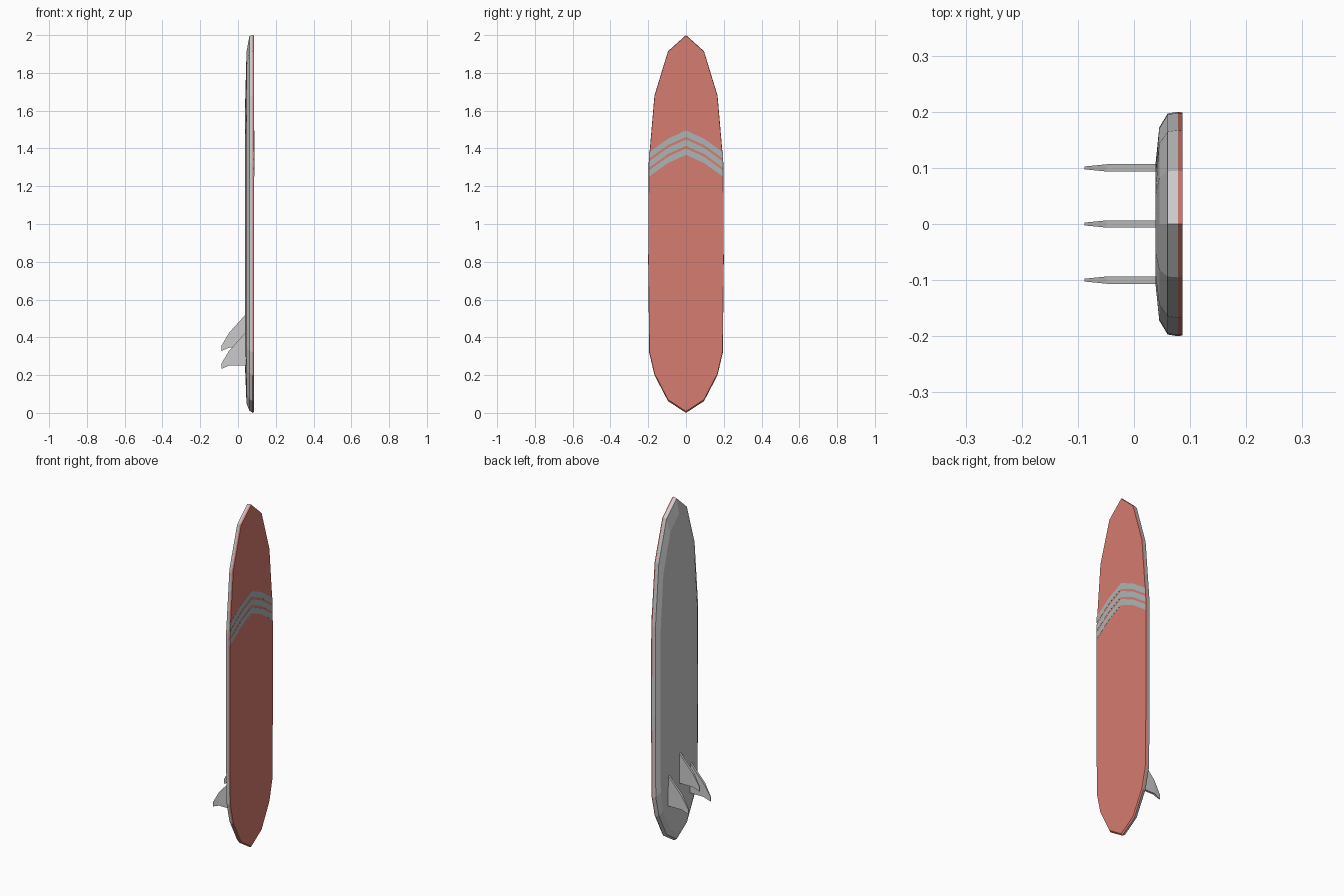
import bpy, bmesh

if "Cube" in bpy.data.objects:
    bpy.data.objects.remove(bpy.data.objects["Cube"])


def material(name, rgb):
    m = bpy.data.materials.new(name)
    m.diffuse_color = (*rgb, 1)
    m.use_nodes = True
    m.node_tree.nodes["Principled BSDF"].inputs["Base Color"].default_value = m.diffuse_color
    return m


def make(name, verts, faces, mat=None):
    me = bpy.data.meshes.new(name)
    me.from_pydata(verts, [], faces)
    bm = bmesh.new()
    bm.from_mesh(me)
    bmesh.ops.recalc_face_normals(bm, faces=bm.faces)
    bm.to_mesh(me)
    bm.free()
    ob = bpy.data.objects.new(name, me)
    bpy.context.collection.objects.link(ob)
    if mat:
        me.materials.append(mat)
    return ob


def loft(name, rings, mat=None):
    # closed solid through equal-length rings
    n = len(rings[0])
    verts = [v for r in rings for v in r]
    faces = [(k*n + i, k*n + (i+1) % n, (k+1)*n + (i+1) % n, (k+1)*n + i)
             for k in range(len(rings) - 1) for i in range(n)]
    faces += [tuple(range(n)), tuple(range((len(rings)-1)*n, len(rings)*n))]
    return make(name, verts, faces, mat)


# half outline (y, z) from nose to tail, mirrored into a full ring
HALF = [(0, 2.0), (0.095, 1.915), (0.167, 1.68), (0.198, 1.32), (0.2, 0.8),
        (0.195, 0.32), (0.167, 0.2), (0.095, 0.062), (0, 0.0)]


def ring(x, width, z0, z1):
    full = HALF + [(-y, z) for y, z in HALF[-2:0:-1]]
    return [(x, y * width, z0 + z / 2 * (z1 - z0)) for y, z in full]


red = material("coral", (0.67, 0.20, 0.16))
pale = material("pale_grey", (0.42, 0.46, 0.46))

# grey hull with rounded underside
loft("hull", [ring(0.038, 0.52, 0.22, 1.65), ring(0.045, 0.86, 0.05, 1.91),
              ring(0.06, 0.985, 0.012, 1.995), ring(0.078, 1, 0, 2)])

# coloured deck
loft("deck", [ring(0.078, 1, 0, 2), ring(0.086, 0.993, 0.008, 1.997)], red)

# chevron stripes
for k in range(3):
    top = 1.495 - 0.0475 * k
    path = [(-0.195, -0.115), (-0.095, -0.043), (0, 0),
            (0.095, -0.043), (0.195, -0.115)]
    rings = []
    for y, dz in path:
        a, b = top + dz, top + dz - 0.034
        rings.append([(0.0855, y, a), (0.0867, y, a), (0.0867, y, b), (0.0855, y, b)])
    loft(f"stripe_{k + 1}", rings, pale)

# fins: (x, lower z, upper z) stations, thinning to the tip
STATIONS = [(0.042, 0.25, 0.428, 0.0065), (-0.048, 0.25, 0.328, 0.0065),
            (-0.088, 0.233, 0.26, 0.0025)]
for name, y, dz in (("left_fin", 0.1, 0), ("centre_fin", 0, 0.095), ("right_fin", -0.1, 0)):
    loft(name, [[(x, y - t, lo + dz), (x, y + t, lo + dz),
                 (x, y + t, hi + dz), (x, y - t, hi + dz)]
                for x, lo, hi, t in STATIONS])
